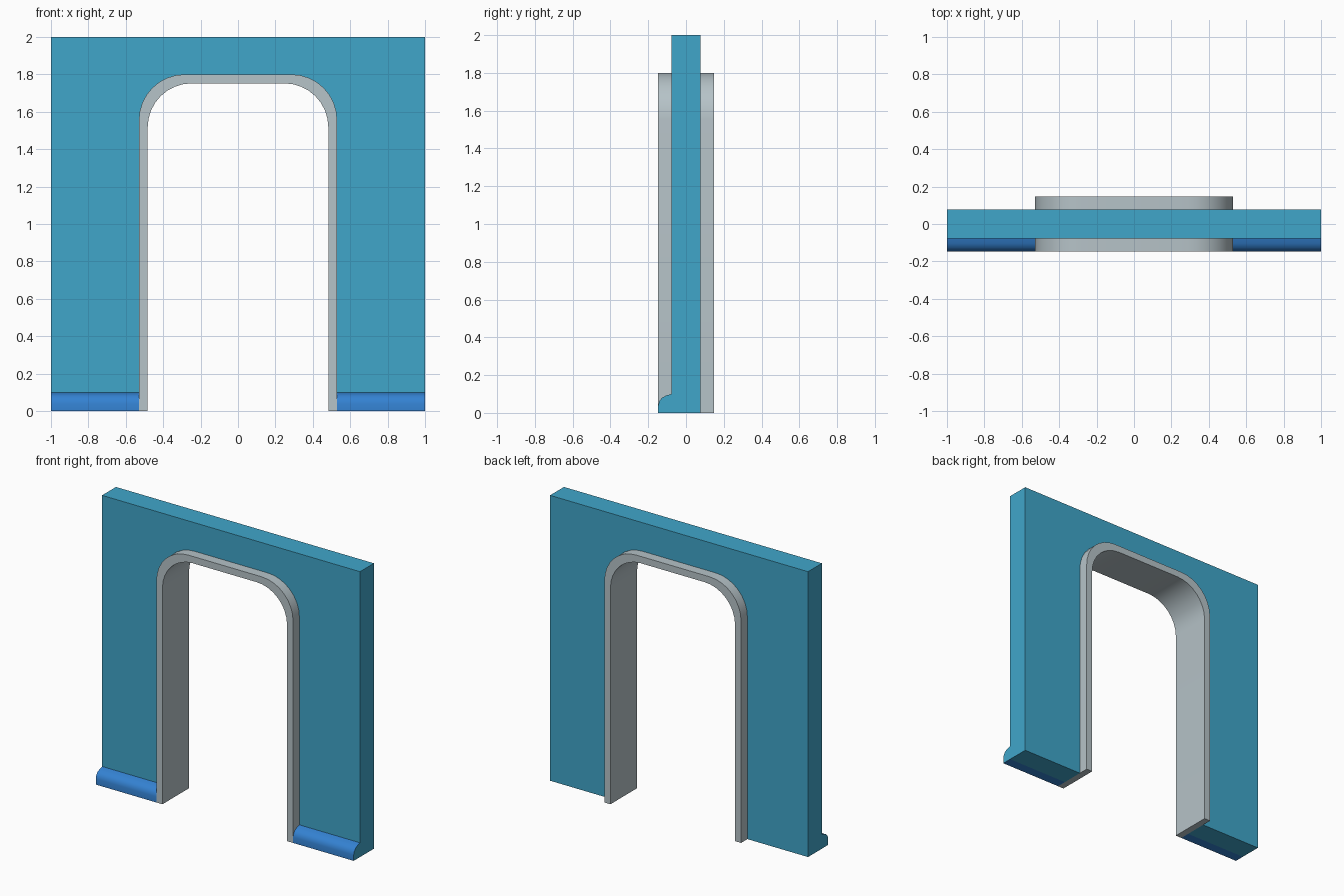
import bpy, bmesh, math
from mathutils import Vector

if "Cube" in bpy.data.objects:
    bpy.data.objects.remove(bpy.data.objects["Cube"])

def mat(name, c):
    m = bpy.data.materials.new(name)
    m.diffuse_color = (*c, 1)
    m.use_nodes = True
    m.node_tree.nodes["Principled BSDF"].inputs["Base Color"].default_value = m.diffuse_color
    return m

TEAL = mat("wall teal", (0.051, 0.381, 0.591))
BLUE = mat("skirting blue", (0.034, 0.223, 0.645))
GREY = mat("frame grey", (0.468, 0.546, 0.578))

def arch(w, top, r, n=8):
    """Open arch outline in x,z from left foot to right foot."""
    pts = [(-w, 0)]
    for cx, start in ((-w + r, 180), (w - r, 90)):
        for i in range(n + 1):
            a = math.radians(start - 90 * i / n)
            pts.append((cx + r * math.cos(a), top - r + r * math.sin(a)))
    return pts + [(w, 0)]

def prism(name, pts, direction, mats, cap_index=0, side_index=0, smooth=False):
    """Extrude a closed 3D outline along a direction."""
    bm = bmesh.new()
    face = bm.faces.new([bm.verts.new(p) for p in pts])
    res = bmesh.ops.extrude_face_region(bm, geom=[face], use_keep_orig=True)
    new = [g for g in res["geom"] if isinstance(g, bmesh.types.BMVert)]
    bmesh.ops.translate(bm, verts=new, vec=direction)
    bmesh.ops.recalc_face_normals(bm, faces=bm.faces)
    d = Vector(direction).normalized()
    for f in bm.faces:
        f.normal_update()
        f.material_index = cap_index if abs(f.normal.dot(d)) > 0.99 else side_index
    me = bpy.data.meshes.new(name)
    bm.to_mesh(me)
    bm.free()
    for m in mats:
        me.materials.append(m)
    ob = bpy.data.objects.new(name, me)
    bpy.context.collection.objects.link(ob)
    if smooth:
        bpy.ops.object.select_all(action='DESELECT')
        ob.select_set(True)
        bpy.context.view_layer.objects.active = ob
        bpy.ops.object.shade_smooth_by_angle(angle=math.radians(30))
    return ob

WALL_Y, FRAME_Y = 0.077, 0.147
outer = arch(0.53, 1.8, 0.245)
inner = arch(0.483, 1.752, 0.235)

# Wall with arched opening
wall = outer + [(1, 0), (1, 2), (-1, 2), (-1, 0)]
prism("wall", [(x, -WALL_Y, z) for x, z in wall], (0, 2 * WALL_Y, 0), [TEAL])

# Door frame lining the opening
frame = outer + inner[::-1]
prism("door_frame", [(x, -FRAME_Y, z) for x, z in frame],
      (0, 2 * FRAME_Y, 0), [GREY], smooth=True)

# Skirting boards on the front, with wall-coloured ends
skirt = [(-WALL_Y, 0), (-FRAME_Y, 0), (-FRAME_Y, 0.04), (-0.142, 0.06),
         (-0.128, 0.08), (-0.105, 0.092), (-WALL_Y, 0.1)]
for side, label in ((-1, "left"), (1, "right")):
    prism("skirting_" + label, [(side * 0.53, y, z) for y, z in skirt],
          (side * 0.47, 0, 0), [TEAL, BLUE], 0, 1, smooth=True)
